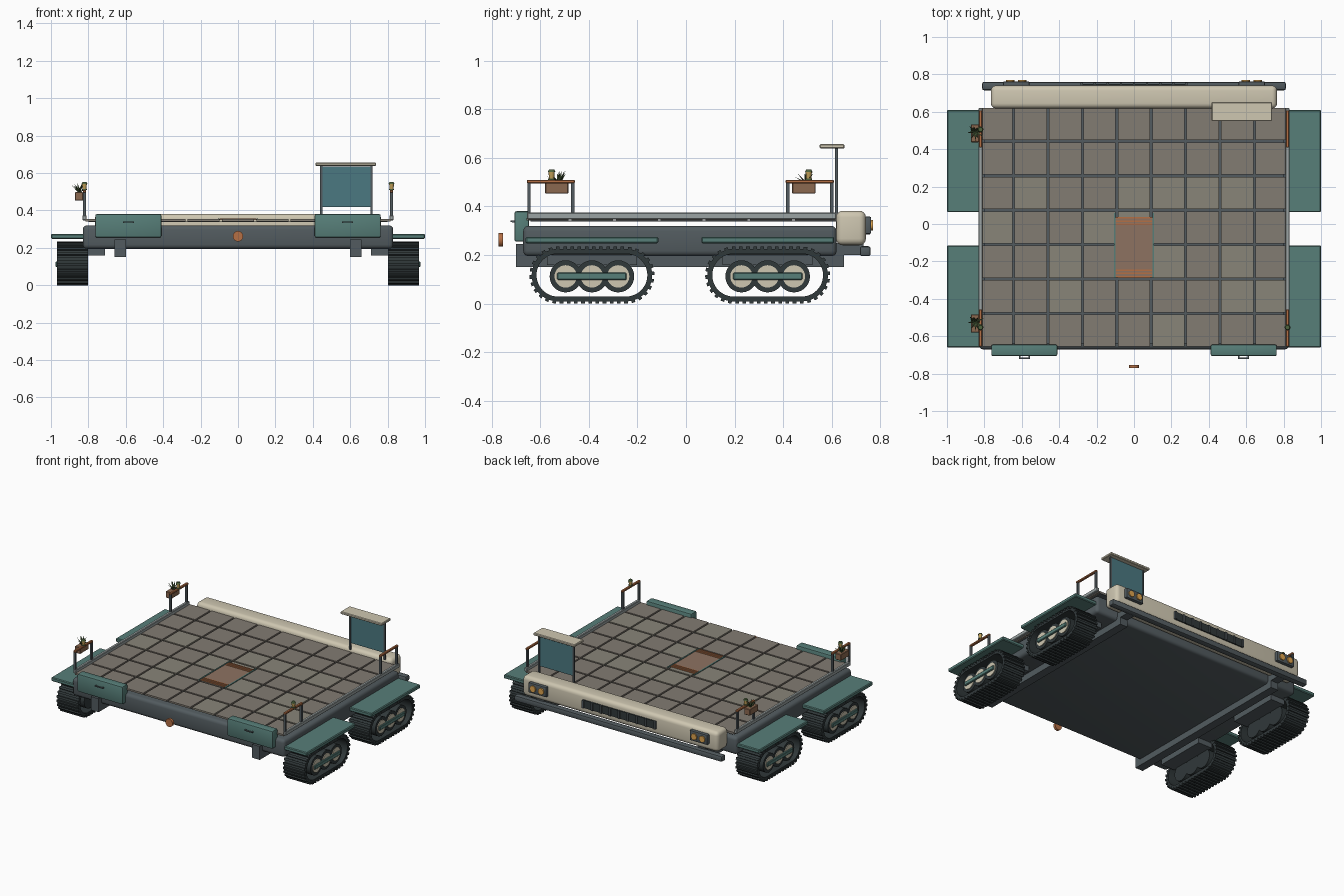
import bpy, bmesh, math, random
from mathutils import Vector, Matrix

if "Cube" in bpy.data.objects:
    bpy.data.objects.remove(bpy.data.objects["Cube"])

random.seed(4)
COL = dict(teal=(.095, .21, .19), hull=(.085, .105, .115), dark=(.03, .04, .042), cream=(.62, .57, .44),
           tile=(.225, .2, .17), tile2=(.25, .235, .19), copper=(.46, .16, .06), wood=(.26, .14, .08),
           glass=(.07, .19, .22), curb=(.33, .37, .37), amber=(.75, .38, .08), leaf=(.08, .13, .05),
           gold=(.55, .36, .1), hatch=(.27, .17, .12))
MAT = {}
for k, c in COL.items():
    MAT[k] = bpy.data.materials.new(k)
    MAT[k].diffuse_color = (*c, 1)


def finish(name, bm, mat):
    bmesh.ops.recalc_face_normals(bm, faces=bm.faces)
    me = bpy.data.meshes.new(name)
    bm.to_mesh(me)
    bm.free()
    me.shade_smooth()
    me.set_sharp_from_angle(angle=math.radians(35))
    me.materials.append(MAT[mat])
    ob = bpy.data.objects.new(name, me)
    bpy.context.collection.objects.link(ob)
    return ob


def boxes(name, mat, specs, bevel=0, seg=2):
    """One object from boxes given as x0,x1,y0,y1,z0,z1."""
    bm = bmesh.new()
    for a, b, c, d, e, f in specs:
        m = Matrix.Translation(((a + b) / 2, (c + d) / 2, (e + f) / 2)) @ Matrix.Diagonal(
            (abs(b - a), abs(d - c), abs(f - e), 1))
        bmesh.ops.create_cube(bm, size=1, matrix=m)
    if bevel:
        bmesh.ops.bevel(bm, geom=bm.edges[:], offset=bevel, segments=seg, profile=.5, affect='EDGES')
    return finish(name, bm, mat)


def cyls(name, mat, specs, axis='Z', n=24):
    """One object from cylinders/cones given as center, radius1, radius2, depth."""
    rot = {'X': Matrix.Rotation(math.pi / 2, 4, 'Y'), 'Y': Matrix.Rotation(math.pi / 2, 4, 'X'),
           'Z': Matrix.Identity(4)}[axis]
    bm = bmesh.new()
    for c, r1, r2, d in specs:
        bmesh.ops.create_cone(bm, cap_ends=True, segments=n, radius1=r1, radius2=r2, depth=d,
                              matrix=Matrix.Translation(c) @ rot)
    return finish(name, bm, mat)


# hull, belly rails and deck
boxes('hull', 'hull', [(-.83, .83, -.67, .62, .195, .32)], .022, 3)
boxes('chassis_rails', 'hull', [(s * .6, s * .66, -.7, .65, .15, .245) for s in (-1, 1)])
P = .184
tiles = {'tile': [], 'tile2': []}
for i in range(9):
    for j in range(7):
        x, y, h = (i - 4) * P, -.018 + (j - 3) * P, P / 2 - .006
        tiles[random.choice(['tile', 'tile', 'tile2'])].append(
            (max(x - h, -.815), min(x + h, .815), y - h, y + h, .341, .353))
for k, v in tiles.items():
    boxes('deck_' + k, k, v)
boxes('deck_underlay', 'hull', [(-.8, .8, -.64, .62, .337, .3415)])
boxes('side_curbs', 'curb', [(s * .81, s * .832, -.655, .62, .347, .375) for s in (-1, 1)], .004, 1)

# deck hatch with slats
boxes('hatch_panel', 'hatch', [(-.1, .1, -.285, .035, .35, .3545)])
boxes('hatch_side_frames', 'teal', [(s * .098, s * .107, -.29, .06, .35, .358) for s in (-1, 1)])
boxes('hatch_slats', 'copper', [(-.095, .095, y, y + .008, .352, .358)
                                for y in (-.285, -.268, -.251, -.005, .012, .029)])

# rear cowl, grille, lamps and bumper
boxes('rear_cowl', 'cream', [(-.765, .765, .618, .74, .24, .382)], .027, 4)
boxes('grille_back', 'dark', [(-.28, .28, .73, .748, .285, .34)])
boxes('grille_bars', 'hull', [(x * .07 - .006, x * .07 + .006, .74, .756, .285, .34) for x in range(-4, 5)])
boxes('lamp_housings', 'hull', [(s * .56, s * .7, .73, .762, .287, .358) for s in (-1, 1)], .006, 2)
cyls('lamps', 'amber', [((s * .63 + d, .76, .322), .022, .022, .02) for s in (-1, 1) for d in (-.032, .032)], 'Y')
boxes('rear_bumper', 'hull', [(-.812, .812, .715, .76, .195, .236)], .01, 2)
boxes('bumper_brackets', 'hull', [(s * .6, s * .66, .6, .73, .2, .25) for s in (-1, 1)])

# front lockers, handles and badge-like round reflector
boxes('front_lockers', 'teal', [(s * .41, s * .763, -.706, -.645, .255, .38) for s in (-1, 1)], .008, 2)
handles = []
for s in (-1, 1):
    x = s * .585
    handles.append((x - .03, x + .03, -.722, -.714, .336, .342))
    handles += [(x + d - .004, x + d + .004, -.716, -.7, .334, .342) for d in (-.026, .026)]
boxes('locker_handles', 'hull', handles)
cyls('front_reflector', 'copper', [((0, -.762, .262), .028, .028, .018)], 'Y')


# track units
def stadium(r, half, n=24):
    pts = []
    for k in range(n + 1):
        t = -math.pi / 2 + math.pi * k / n
        pts.append((half + r * math.cos(t), r * math.sin(t)))
    return pts + [(-a, -b) for a, b in pts]


def track_belt(name, x0, x1, yc, zc, half):
    bm = bmesh.new()
    loops = [[bm.verts.new((x, yc + a, zc + b)) for a, b in stadium(r, half)]
             for x, r in ((x0, .108), (x1, .108), (x1, .088), (x0, .088))]
    n = len(loops[0])
    for q in range(4):
        A, B = loops[q], loops[(q + 1) % 4]
        for i in range(n):
            bm.faces.new((A[i], A[(i + 1) % n], B[(i + 1) % n], B[i]))
    # cleats spaced evenly along the belt
    r, count = .108, 42
    arc, total = math.pi * r, 2 * math.pi * r + 4 * half
    for k in range(count):
        d = total * k / count
        sgn = 1
        if d >= total / 2:
            d, sgn = d - total / 2, -1
        if d < arc:
            t = -math.pi / 2 + d / r
            a, b = half + r * math.cos(t), r * math.sin(t)
        else:
            t, a, b = math.pi / 2, half - (d - arc), r
        ang = t if sgn > 0 else t + math.pi
        m = Matrix.Translation(((x0 + x1) / 2, yc + sgn * a, zc + sgn * b)) @ Matrix.Rotation(ang, 4, 'X') \
            @ Matrix.Diagonal((abs(x1 - x0) + .004, .018, .015, 1))
        bmesh.ops.create_cube(bm, size=1, matrix=m)
    finish(name, bm, 'dark')


for s, side in ((-1, 'left'), (1, 'right')):
    for yc, end in ((-.387, 'front'), (.336, 'back')):
        tag = side + '_' + end
        track_belt(tag + '_track', s * .803, s * .967, yc, .117, .14)
        ys = [yc + d for d in (-.108, 0, .108)]
        cyls(tag + '_tyres', 'dark', [((s * .885, y, .112), .066, .066, .15) for y in ys], 'X', 28)
        cyls(tag + '_wheel_discs', 'cream', [((s * .955, y, .112), .046, .046, .02) for y in ys], 'X', 28)
        boxes(tag + '_bogie_bar', 'teal', [(s * .955, s * .975, yc - .143, yc + .143, .098, .127)], .004, 1)
        boxes(tag + '_track_mount', 'hull', [(s * .71, s * .82, yc - .185, yc + .185, .158, .2)])
        boxes(tag + '_fender', 'teal', [(s * .8, s, yc - .273, yc + .273, .248, .275)], .005, 1)

        # corner railing
        y0, y1 = (-.655, -.457) if end == 'front' else (.41, .608)
        boxes(tag + '_rail_posts', 'hull', [(s * .814, s * .828, y, y + .014, .35, .5)
                                            for y in (y0 + .002, y1 - .016)])
        boxes(tag + '_rail_bar', 'copper', [(s * .812, s * .83, y0, y1, .495, .509)], .003, 1)

        # lantern
        if tag != 'right_back':
            ly = -.553 if end == 'front' else .505
            c = s * .821
            cyls(tag + '_lantern', 'gold', [((c, ly, .527), .01, .013, .03)], n=12)
            cyls(tag + '_lantern_caps', 'leaf', [((c, ly, .511), .014, .014, .006),
                                                 ((c, ly, .546), .016, .011, .01)], n=12)

        # planter with spiky leaves on the left side
        if s < 0:
            py = -.532 if end == 'front' else .485
            boxes(tag + '_planter', 'wood', [(-.872, -.828, py - .048, py + .048, .453, .498)], .003, 1)
            bm = bmesh.new()
            for k in range(11):
                a = k * 2.4
                tilt = .5 + .55 * (k % 3) / 2
                m = Matrix.Translation((-.85, py + .01, .495)) @ Matrix.Rotation(a, 4, 'Z') \
                    @ Matrix.Rotation(tilt, 4, 'Y') @ Matrix.Translation((0, 0, .027)) \
                    @ Matrix.Diagonal((.4, 1, 1, 1))
                bmesh.ops.create_cone(bm, cap_ends=True, segments=4, radius1=.009, radius2=.001, depth=.055, matrix=m)
            finish(tag + '_plant', bm, 'leaf')

# wind screen with canopy
boxes('screen_posts', 'hull', [(x - .006, x + .006, .612, .625, .37, .642) for x in (.445, .714)])
boxes('screen_glass', 'glass', [(.45, .71, .616, .622, .418, .636)])
boxes('screen_canopy', 'cream', [(.415, .738, .55, .652, .638, .656)], .004, 1)

for m in bpy.data.materials:
    if m.users and not m.is_grease_pencil:
        m.use_nodes = True
        m.node_tree.nodes["Principled BSDF"].inputs["Base Color"].default_value = m.diffuse_color
